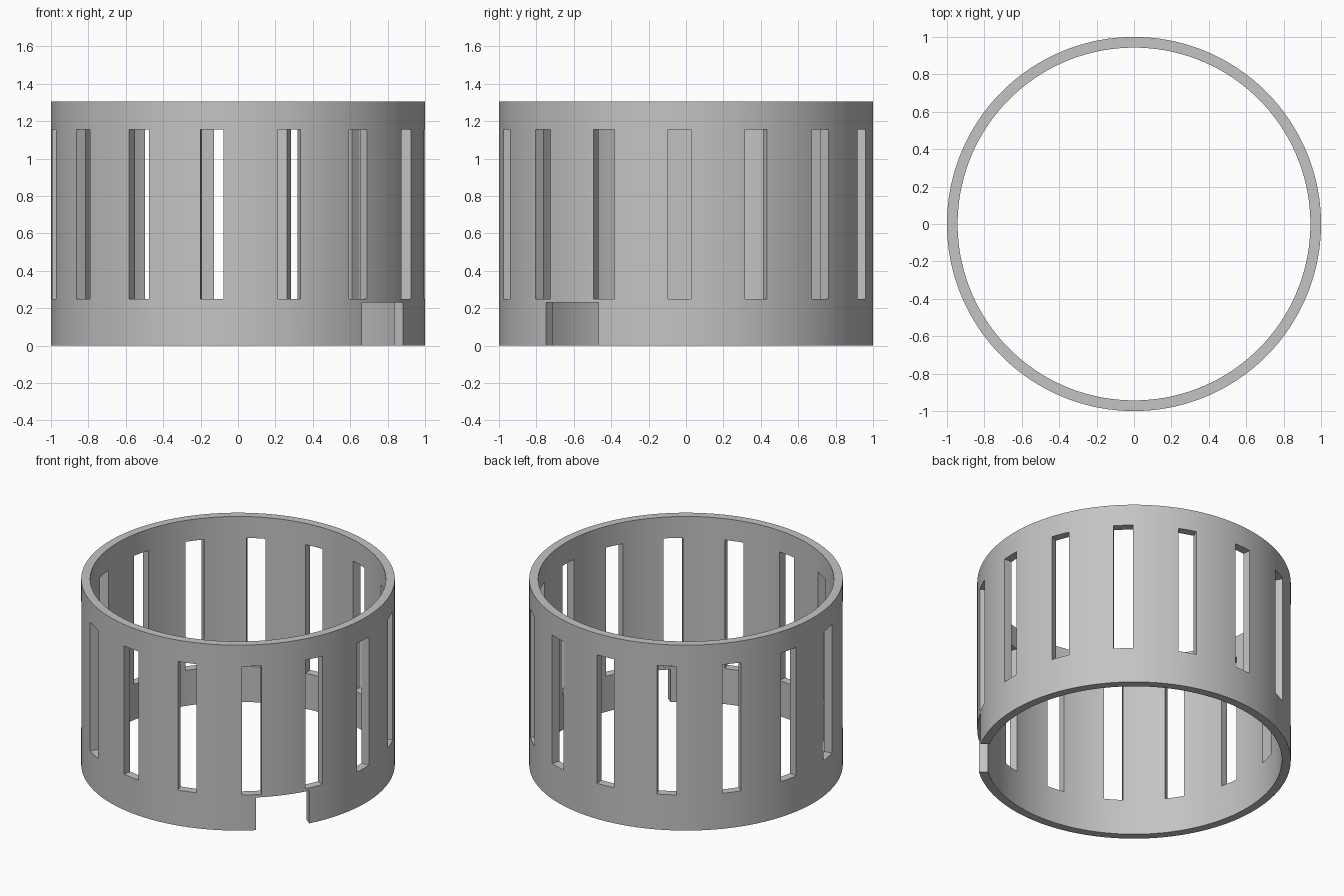
import bpy
import bmesh
from math import radians, sin, cos

OUTER, INNER, HEIGHT = 1.0, 0.943, 1.305
SEGMENTS = 180

if "Cube" in bpy.data.objects:
    bpy.data.objects.remove(bpy.data.objects["Cube"], do_unlink=True)

# One plain grey for the whole ring
grey = bpy.data.materials.new("plain grey")
grey.use_nodes = True
colour = (0.55, 0.55, 0.55, 1)
grey.diffuse_color = colour
grey.node_tree.nodes["Principled BSDF"].inputs["Base Color"].default_value = colour


def add_object(name, bm):
    mesh = bpy.data.meshes.new(name)
    bmesh.ops.recalc_face_normals(bm, faces=bm.faces)
    bm.to_mesh(mesh)
    bm.free()
    obj = bpy.data.objects.new(name, mesh)
    bpy.context.collection.objects.link(obj)
    mesh.materials.append(grey)
    return obj


def cutter(name, degrees, width, low, high):
    """Box lying across the wall at an angle measured from +x."""
    bpy.ops.mesh.primitive_cube_add(size=1)
    box = bpy.context.object
    box.name = name
    a = radians(degrees)
    box.location = (0.96 * cos(a), 0.96 * sin(a), (low + high) / 2)
    box.rotation_euler.z = a
    box.scale = (0.3, width, high - low)
    box.hide_render = True
    box.data.materials.append(grey)
    return box


# Ring wall: a rectangular section spun around z
bm = bmesh.new()
section = [bm.verts.new((r, 0, z)) for r, z in
           ((INNER, 0), (OUTER, 0), (OUTER, HEIGHT), (INNER, HEIGHT))]
edges = [bm.edges.new((section[i], section[(i + 1) % 4])) for i in range(4)]
bmesh.ops.spin(bm, geom=section + edges, cent=(0, 0, 0), axis=(0, 0, 1),
               angle=radians(360), steps=SEGMENTS, use_merge=True)
bmesh.ops.remove_doubles(bm, verts=bm.verts, dist=0.0001)
ring = add_object("slotted_ring", bm)

# Fifteen upright slots and one notch in the bottom rim
cutters = [cutter("slot_cutter", -2 + 24 * k, 0.125, 0.25, 1.155) for k in range(15)]
cutters.append(cutter("notch_cutter", -38.2, 0.355, -0.2, 0.23))

bpy.context.view_layer.objects.active = ring
for box in cutters:
    mod = ring.modifiers.new("cut", 'BOOLEAN')
    mod.operation = 'DIFFERENCE'
    mod.solver = 'EXACT'
    mod.object = box
    bpy.ops.object.modifier_apply(modifier=mod.name)
    bpy.data.objects.remove(box, do_unlink=True)

# Smooth wall with crisp rims
bpy.ops.object.select_all(action='DESELECT')
ring.select_set(True)
bpy.ops.object.shade_smooth_by_angle(angle=radians(30))
